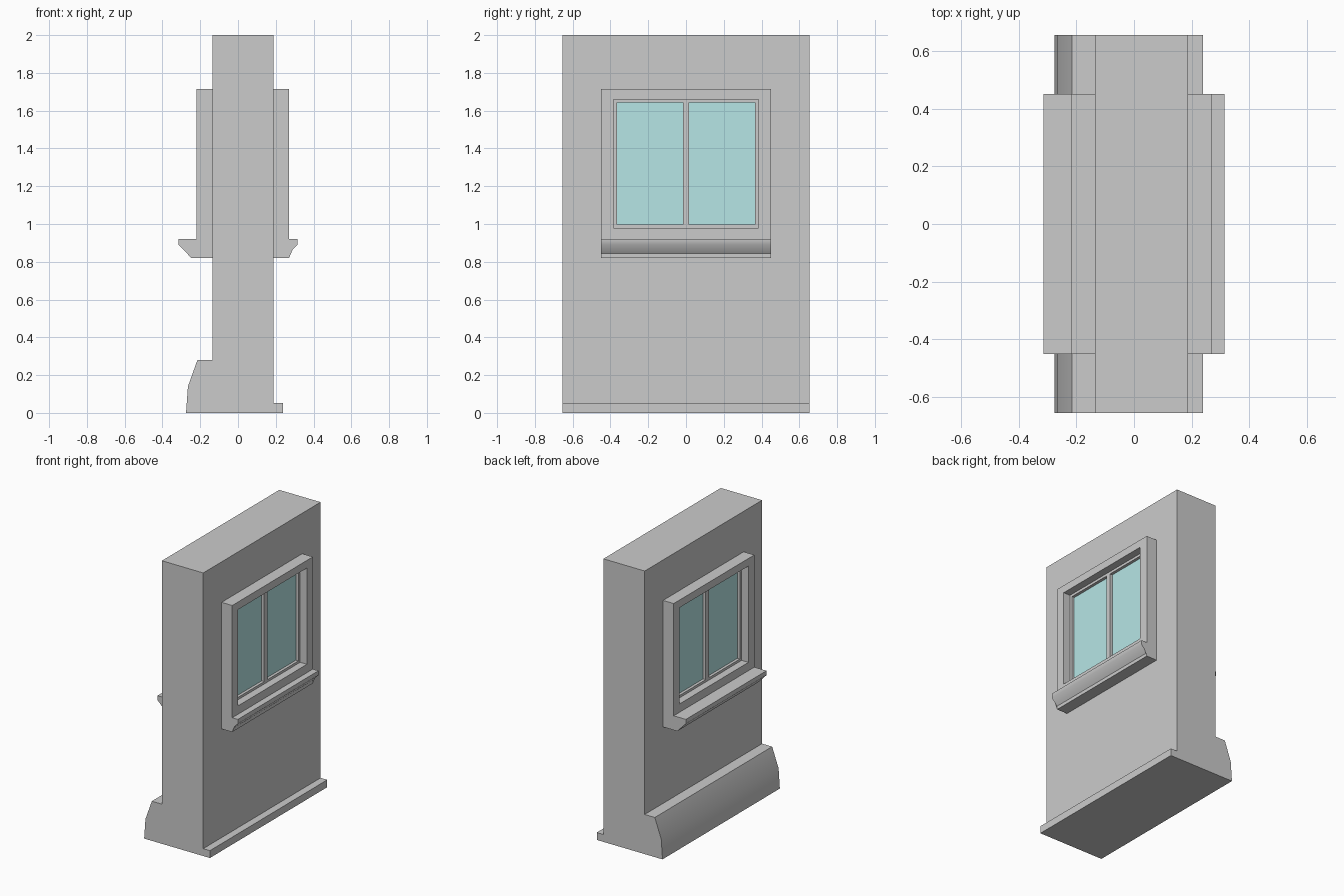
import bpy, bmesh, math

if "Cube" in bpy.data.objects:
    bpy.data.objects.remove(bpy.data.objects["Cube"])

XL, XR = -0.136, 0.187      # wall faces
HALF = 0.655                # half wall length


def finish(name, bm, smooth=None, mat=None):
    bmesh.ops.recalc_face_normals(bm, faces=bm.faces)
    me = bpy.data.meshes.new(name)
    bm.to_mesh(me)
    bm.free()
    ob = bpy.data.objects.new(name, me)
    bpy.context.collection.objects.link(ob)
    if mat:
        me.materials.append(mat)
    if smooth:
        bpy.ops.object.select_all(action='DESELECT')
        ob.select_set(True)
        bpy.context.view_layer.objects.active = ob
        bpy.ops.object.shade_smooth_by_angle(angle=math.radians(smooth))
    return ob


def prism(name, profile, half, smooth=None, mat=None):
    """Extrude an (x, z) profile along y from -half to half."""
    bm = bmesh.new()
    face = bm.faces.new([bm.verts.new((x, -half, z)) for x, z in profile])
    ext = bmesh.ops.extrude_face_region(bm, geom=[face])
    verts = [g for g in ext['geom'] if isinstance(g, bmesh.types.BMVert)]
    bmesh.ops.translate(bm, verts=verts, vec=(0, 2 * half, 0))
    return finish(name, bm, smooth, mat)


def box(name, x0, x1, half, z0, z1, mat=None):
    return prism(name, [(x0, z0), (x1, z0), (x1, z1), (x0, z1)], half, mat=mat)


def ring(name, x0, x1, outer, inner):
    """Rectangular frame in the yz plane; outer and inner are (half y, z0, z1)."""
    bm = bmesh.new()
    loops = []
    for x, (h, z0, z1) in ((x0, outer), (x1, outer), (x1, inner), (x0, inner)):
        loops.append([bm.verts.new((x, y, z))
                      for y, z in ((-h, z0), (h, z0), (h, z1), (-h, z1))])
    for a in range(4):
        p, q = loops[a], loops[(a + 1) % 4]
        for i in range(4):
            j = (i + 1) % 4
            bm.faces.new((p[i], p[j], q[j], q[i]))
    return finish(name, bm)


glass = bpy.data.materials.new("glass")
glass.diffuse_color = (0.47, 0.79, 0.79, 1)
glass.use_nodes = True
glass.node_tree.nodes["Principled BSDF"].inputs["Base Color"].default_value = glass.diffuse_color

# Wall slab, sloped outer plinth and low inner skirting
box("wall", XL, XR, HALF, 0, 2)
prism("outer_plinth", [(XL, 0), (-0.275, 0), (-0.265, 0.14), (-0.215, 0.28), (XL, 0.28)],
      HALF, smooth=30)
box("skirting", XR, 0.239, HALF, 0, 0.052)

# A window on each face of the wall
for side, wall, s in (("outer", XL, -1), ("inner", XR, 1)):
    def out(d):
        return wall + s * d
    trim = out(0.083)
    ring(side + "_window_surround", wall, trim, (0.45, 0.82, 1.714), (0.384, 0.98, 1.66))
    prism(side + "_window_sill",
          [(trim, 0.82), (s * 0.247, 0.82), (s * 0.314, 0.89), (s * 0.314, 0.921), (trim, 0.921)],
          0.45, smooth=45)
    ring(side + "_window_frame", wall, out(0.03), (0.384, 0.98, 1.66), (0.365, 0.997, 1.642))
    box(side + "_mullion", wall, out(0.03), 0.017, 0.997, 1.642)
    box(side + "_glass", wall, out(0.01), 0.365, 0.997, 1.642, mat=glass)
